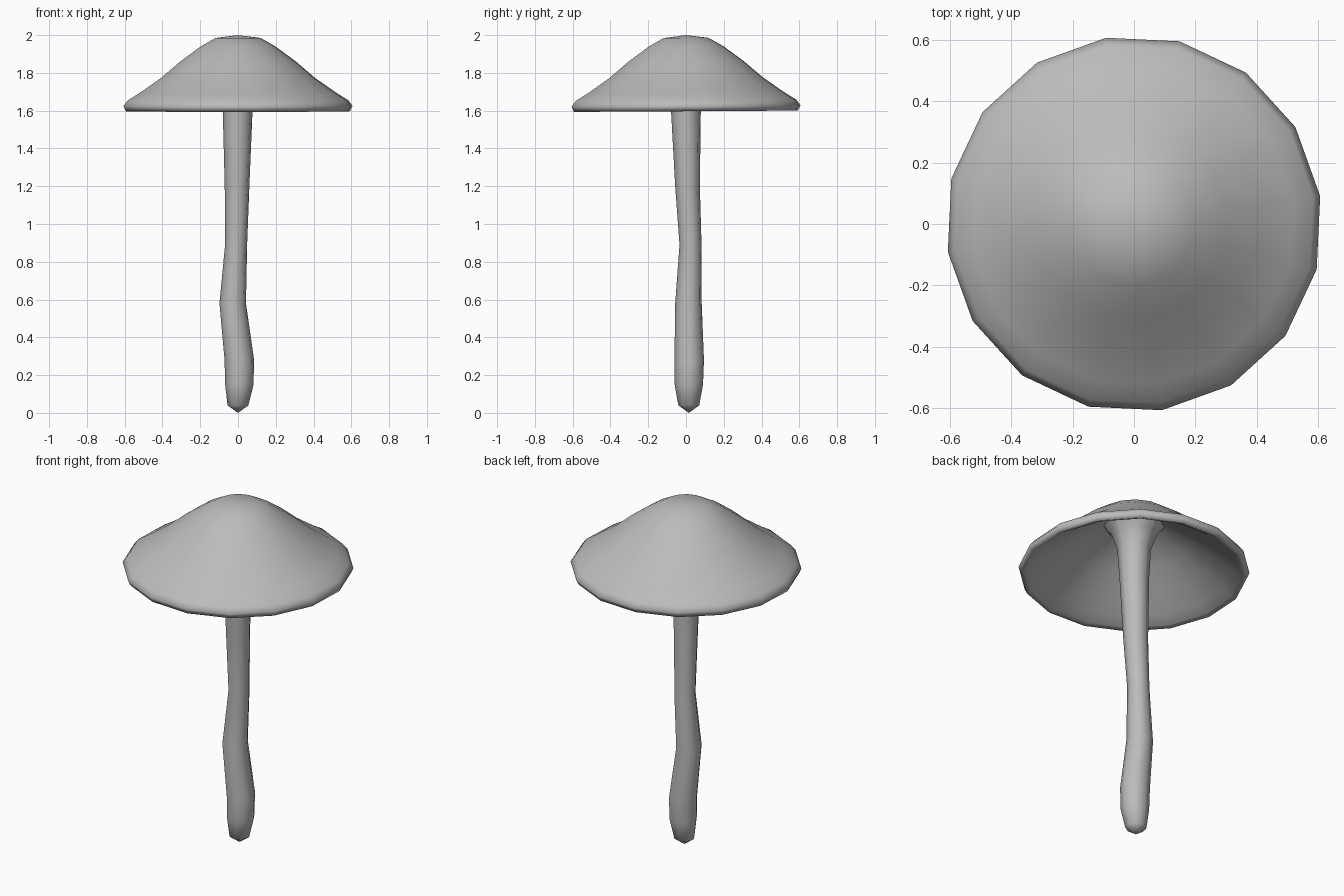
import bpy, bmesh, math
from mathutils import Vector

cube = bpy.data.objects.get("Cube")
if cube:
    bpy.data.objects.remove(cube)

grey = bpy.data.materials.new("mushroom grey")
grey.use_nodes = True
colour = (0.5, 0.5, 0.5, 1)
grey.diffuse_color = colour
grey.node_tree.nodes["Principled BSDF"].inputs["Base Color"].default_value = colour


def loft(name, rings, sides, turn, start=None, end=None):
    """Skin rings of (centre x, centre y, z, radius), with optional pole points."""
    bm = bmesh.new()
    loops = []
    for x, y, z, r in rings:
        angles = [turn + math.tau * i / sides for i in range(sides)]
        loops.append([bm.verts.new((x + r * math.cos(a), y + r * math.sin(a), z)) for a in angles])
    for low, high in zip(loops, loops[1:]):
        for i in range(sides):
            j = (i + 1) % sides
            bm.faces.new((low[i], low[j], high[j], high[i]))
    for pole, loop in ((start, loops[0]), (end, loops[-1])):
        if pole:
            tip = bm.verts.new(pole)
            for i in range(sides):
                bm.faces.new((tip, loop[i], loop[(i + 1) % sides]))
    bmesh.ops.recalc_face_normals(bm, faces=bm.faces)
    mesh = bpy.data.meshes.new(name)
    bm.to_mesh(mesh)
    bm.free()
    mesh.materials.append(grey)
    mesh.shade_smooth()
    obj = bpy.data.objects.new(name, mesh)
    bpy.context.collection.objects.link(obj)
    return obj


# Cap: hollow shell, from the underside apex round the lip to the crown
cap_profile = [(0.16, 1.89), (0.3, 1.80), (0.41, 1.72), (0.52, 1.64), (0.575, 1.605),
               (0.6, 1.597), (0.613, 1.625), (0.59, 1.655), (0.525, 1.695), (0.41, 1.775),
               (0.31, 1.86), (0.2, 1.94), (0.12, 1.985)]
cap = loft("cap", [(0, 0, z, r) for r, z in cap_profile], 16, math.radians(8.5),
           (0, 0, 1.92), (0, 0, 2.0))
# The lip leans very slightly towards the front
for v in cap.data.vertices:
    v.co.z += 0.006 * v.co.y

# Stem: gently bent stalk with a rounded foot, flaring into the cap
stem_rings = [(0, 0.015, 0.04, 0.056), (0.007, 0.015, 0.15, 0.076), (0.007, 0.017, 0.28, 0.079),
              (-0.028, 0.013, 0.58, 0.071), (-0.01, 0.024, 0.89, 0.059), (-0.005, 0.008, 1.2, 0.066),
              (-0.002, 0, 1.58, 0.079), (0, 0, 1.75, 0.09), (0, 0, 1.84, 0.12), (0, 0, 1.9, 0.17)]
stem = loft("stem", stem_rings, 8, math.radians(8.5), (0, 0.015, 0.0))
